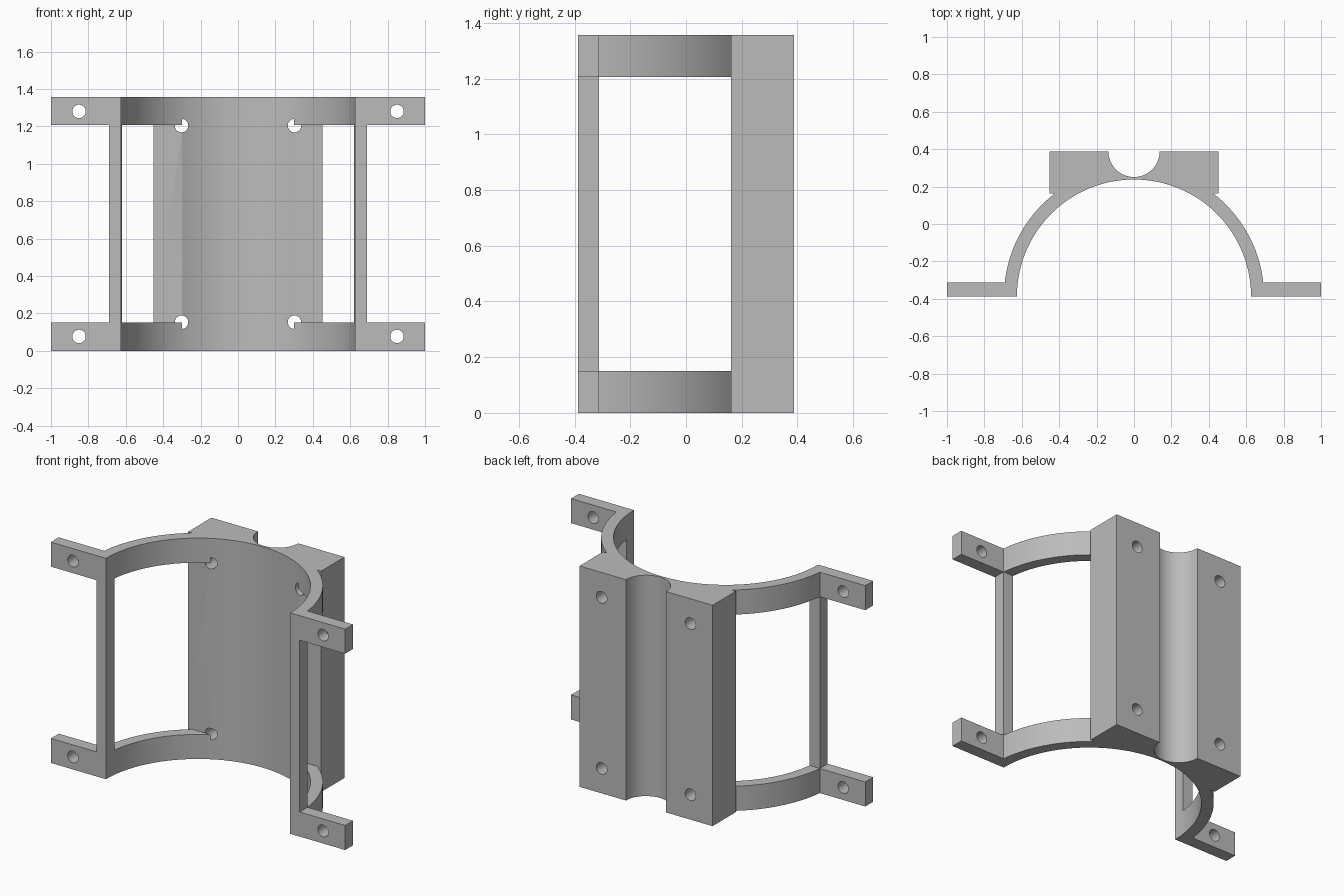
import bpy, bmesh
from math import sin, cos, asin, pi
from mathutils import Matrix, Vector

cube = bpy.data.objects.get("Cube")
if cube:
    bpy.data.objects.remove(cube, do_unlink=True)

HEIGHT, BAND = 1.357, 0.151          # full height, height of end bands
FRONT, BACK = -0.388, 0.388
FLANGE_Y, BLOCK_Y = -0.312, 0.162    # flange back, block underside
R_IN, R_OUT, R_GROOVE = 0.626, 0.695, 0.137
BLOCK_X = 0.452


def arc(cy, r, a0, a1, n):
    return [(r * cos(a0 + (a1 - a0) * i / n), cy + r * sin(a0 + (a1 - a0) * i / n))
            for i in range(n + 1)]


def new_object(name, bm):
    bmesh.ops.recalc_face_normals(bm, faces=bm.faces)
    mesh = bpy.data.meshes.new(name)
    bm.to_mesh(mesh)
    bm.free()
    obj = bpy.data.objects.new(name, mesh)
    bpy.context.collection.objects.link(obj)
    return obj


def box(x0, x1, y0, y1, z0, z1):
    bm = bmesh.new()
    bmesh.ops.create_cube(bm, size=1)
    for v in bm.verts:
        v.co = Vector((x1 if v.co.x > 0 else x0,
                       y1 if v.co.y > 0 else y0,
                       z1 if v.co.z > 0 else z0))
    return new_object("cutter_box", bm)


def bore(x, z, y0, y1, r=0.036):
    bm = bmesh.new()
    place = Matrix.Translation((x, (y0 + y1) / 2, z)) @ Matrix.Rotation(pi / 2, 4, 'X')
    bmesh.ops.create_cone(bm, cap_ends=True, segments=32, radius1=r, radius2=r,
                          depth=y1 - y0, matrix=place)
    return new_object("cutter_bore", bm)


# Plan outline: flange, arched shell, back block and groove, mirrored
a_low = asin((FLANGE_Y - FRONT) / R_OUT)
a_high = asin((BLOCK_Y - FRONT) / R_OUT)
half = [(1, FRONT), (1, FLANGE_Y)]
half += arc(FRONT, R_OUT, a_low, a_high, 24)
half += [(BLOCK_X, BLOCK_Y), (BLOCK_X, BACK)]
half += arc(BACK, R_GROOVE, 0, -pi / 2, 16)
mirrored = [(-x, y) for x, y in reversed(half[:-1])]
outline = half + mirrored + arc(FRONT, R_IN, pi, 0, 72)

bm = bmesh.new()
face = bm.faces.new([bm.verts.new((x, y, 0)) for x, y in outline])
top = bmesh.ops.extrude_face_region(bm, geom=[face])["geom"]
bmesh.ops.translate(bm, vec=(0, 0, HEIGHT),
                    verts=[g for g in top if isinstance(g, bmesh.types.BMVert)])
bracket = new_object("cradle_bracket", bm)

# Side windows, flange gaps and screw holes
post_x = R_OUT * cos(a_low)
z0, z1 = BAND, HEIGHT - BAND
cutters = [box(-0.8, 0.8, FLANGE_Y, BLOCK_Y, z0, z1)]
for s in (-1, 1):
    xs = sorted((s * post_x, s * 1.1))
    cutters.append(box(*xs, -0.5, FLANGE_Y + 0.05, z0, z1))
    for z in (0.077, HEIGHT - 0.077):
        cutters.append(bore(s * 0.85, z, -0.5, -0.25))
    for z in (0.153, HEIGHT - 0.153):
        cutters.append(bore(s * 0.302, z, BLOCK_Y, 0.5))

bpy.ops.object.select_all(action='DESELECT')
bpy.context.view_layer.objects.active = bracket
bracket.select_set(True)
for c in cutters:
    c.hide_render = True
    mod = bracket.modifiers.new("cut", 'BOOLEAN')
    mod.operation, mod.solver, mod.object = 'DIFFERENCE', 'EXACT', c
    bpy.ops.object.modifier_apply(modifier=mod.name)
    bpy.data.objects.remove(c, do_unlink=True)

# Single grey finish
grey = bpy.data.materials.new("plain_grey")
grey.use_nodes = True
colour = (0.5, 0.5, 0.5, 1)
grey.diffuse_color = colour
grey.node_tree.nodes["Principled BSDF"].inputs["Base Color"].default_value = colour
bracket.data.materials.clear()
bracket.data.materials.append(grey)
for p in bracket.data.polygons:
    p.material_index = 0
bpy.ops.object.shade_smooth_by_angle(angle=pi / 6)
